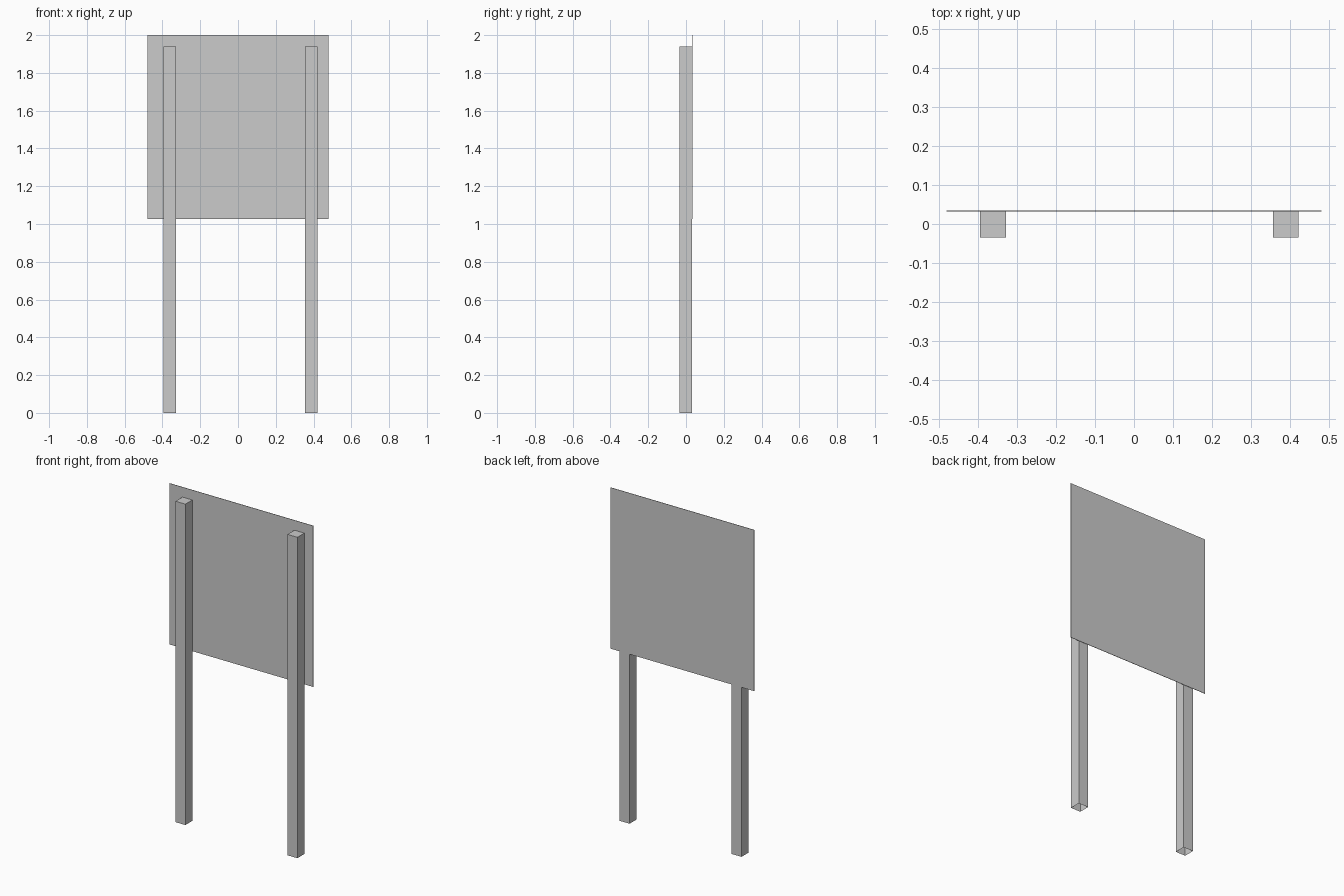
import bpy, bmesh

if "Cube" in bpy.data.objects:
    bpy.data.objects.remove(bpy.data.objects["Cube"])


def box(name, lo, hi, open_bottom=False):
    """Axis-aligned box between two corners, optionally without its underside."""
    bm = bmesh.new()
    bmesh.ops.create_cube(bm, size=1)
    for v in bm.verts:
        v.co = [l + (c + 0.5) * (h - l) for c, l, h in zip(v.co, lo, hi)]
    if open_bottom:
        bm.normal_update()
        under = [f for f in bm.faces if f.normal.z < -0.5]
        bmesh.ops.delete(bm, geom=under, context='FACES_ONLY')
    mesh = bpy.data.meshes.new(name)
    bm.to_mesh(mesh)
    bm.free()
    obj = bpy.data.objects.new(name, mesh)
    bpy.context.collection.objects.link(obj)
    return obj


# Square posts, open where they meet the ground
POST = 0.066
for name, x in (("left_post", -0.361), ("right_post", 0.388)):
    box(name, (x - POST / 2, -0.034, 0), (x + POST / 2, 0.032, 1.94), open_bottom=True)

# Thin sign panel on the back of the posts
box("sign_panel", (-0.48, 0.032, 1.026), (0.48, 0.0345, 2.0))
